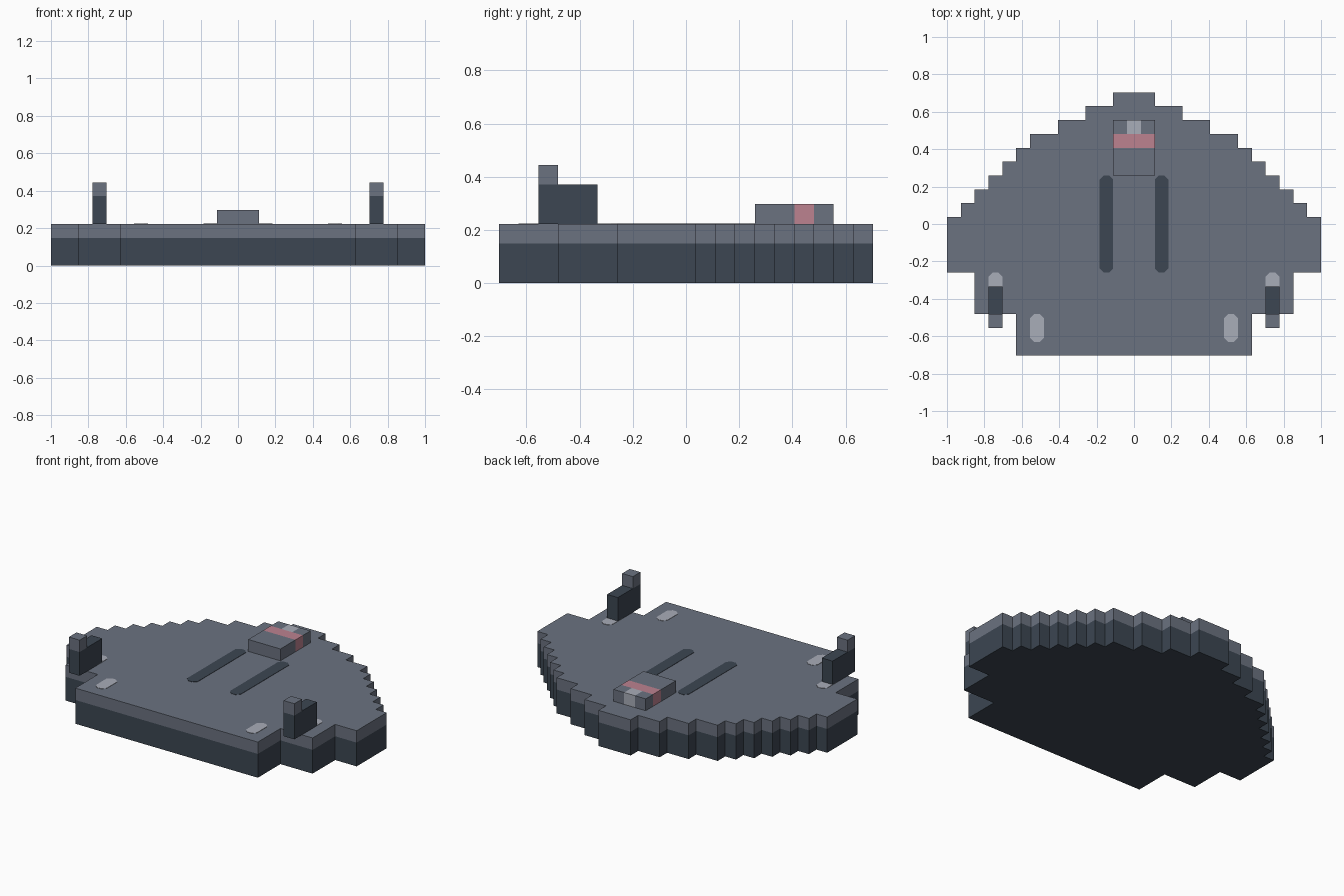
import bpy
import bmesh
from mathutils import Matrix, Vector

cube = bpy.data.objects.get("Cube")
if cube:
    bpy.data.objects.remove(cube, do_unlink=True)

U = 2 / 27  # one grid step of the stepped design


def srgb(h):
    vals = [int(h[i:i + 2], 16) / 255 for i in (0, 2, 4)]
    return [v / 12.92 if v <= 0.04045 else ((v + 0.055) / 1.055) ** 2.4 for v in vals] + [1.0]


def make_material(name, hex_code):
    m = bpy.data.materials.new(name)
    m.use_nodes = True
    m.diffuse_color = srgb(hex_code)
    m.node_tree.nodes["Principled BSDF"].inputs["Base Color"].default_value = srgb(hex_code)
    return m


MATS = [make_material("slate grey", "6b7280"), make_material("dark slate", "3c4652"),
        make_material("light grey", "a9adb8"), make_material("dusty pink", "bc8290")]
SLATE, DARK, LIGHT, PINK = range(4)


def prism(bm, outline, z0, z1):
    """Close an xy outline into a solid between two heights."""
    base = bm.faces.new([bm.verts.new((x, y, z0)) for x, y in outline])
    top = bmesh.ops.extrude_face_region(bm, geom=[base])["geom"]
    bmesh.ops.translate(bm, vec=(0, 0, z1 - z0),
                        verts=[g for g in top if isinstance(g, bmesh.types.BMVert)])
    bmesh.ops.recalc_face_normals(bm, faces=bm.faces[:])


def cut(bm, co, normal):
    bmesh.ops.bisect_plane(bm, geom=bm.verts[:] + bm.edges[:] + bm.faces[:],
                           plane_co=co, plane_no=normal)


def finish(bm, name, rule):
    """Colour faces by rule(centre) and link the object."""
    bm.normal_update()
    for f in bm.faces:
        f.material_index = rule(f.calc_center_median())
    mesh = bpy.data.meshes.new(name)
    bm.to_mesh(mesh)
    bm.free()
    for m in MATS:
        mesh.materials.append(m)
    ob = bpy.data.objects.new(name, mesh)
    bpy.context.scene.collection.objects.link(ob)
    return ob


# Hull: stepped half outline in grid units, mirrored across x
half_widths = [1.5, 3.5, 5.5, 7.5, 8.5, 9.5, 10.5, 11.5, 12.5, 13.5]
right = []
for i, w in enumerate(half_widths):
    y = 9.5 - i
    if i:
        right.append((half_widths[i - 1], y))
    right.append((w, y))
right += [(13.5, -3.5), (11.5, -3.5), (11.5, -6.5), (8.5, -6.5), (8.5, -9.5)]
outline = [(x * U, y * U) for x, y in right + [(-x, y) for x, y in reversed(right)]]
bm = bmesh.new()
prism(bm, outline, 0, 3 * U)
cut(bm, (0, 0, 2 * U), (0, 0, 1))
finish(bm, "hull", lambda c: SLATE if c.z > 2 * U else DARK)

# Raised rear housing with a pink band and a light rear patch
bm = bmesh.new()
prism(bm, [(x * U, y * U) for x, y in ((-1.5, 3.5), (1.5, 3.5), (1.5, 7.5), (-1.5, 7.5))],
      3 * U, 4 * U)
for y in (5.5, 6.5):
    cut(bm, (0, y * U, 0), (0, 1, 0))
for x in (-0.5, 0.5):
    cut(bm, (x * U, 0, 0), (1, 0, 0))


def housing_colour(c):
    if 5.5 * U < c.y < 6.5 * U:
        return PINK
    return LIGHT if c.y > 6.5 * U and abs(c.x) < 0.5 * U else SLATE


finish(bm, "rear_housing", housing_colour)

# Side posts: L-shaped side profile, drawn as (y, z) and turned upright
profile = [(-7.5, 3), (-4.5, 3), (-4.5, 5), (-6.5, 5), (-6.5, 6), (-7.5, 6)]
turn = Matrix(((0, 0, 1), (1, 0, 0), (0, 1, 0)))
for side, name in ((1, "left_post"), (-1, "right_post")):
    bm = bmesh.new()
    prism(bm, [(y * U, z * U) for y, z in profile], (side * 10 - 0.5) * U, (side * 10 + 0.5) * U)
    bmesh.ops.transform(bm, matrix=turn.to_4x4(), verts=bm.verts)
    cut(bm, (0, 0, 5 * U), (0, 0, 1))
    finish(bm, name, lambda c: SLATE if c.z > 5.01 * U else DARK)


# Deck inlays: thin plates with chamfered ends
def inlay(name, x, y0, y1, colour):
    a, b = 0.5 * U, 0.2 * U
    c = a - b
    pts = [(-b, y0), (b, y0), (a, y0 + c), (a, y1 - c), (b, y1), (-b, y1), (-a, y1 - c), (-a, y0 + c)]
    bm = bmesh.new()
    prism(bm, [(x + px, py) for px, py in pts], 3 * U - 0.002, 3 * U + 0.002)
    finish(bm, name, lambda _: colour)


for side, label in ((1, "left"), (-1, "right")):
    inlay(label + "_deck_slot", side * 2 * U, -3.5 * U, 3.5 * U, DARK)
    inlay(label + "_front_light", side * 7 * U, -8.5 * U, -6.5 * U, LIGHT)
    inlay(label + "_post_light", side * 10 * U, -5.5 * U, -3.5 * U, LIGHT)
